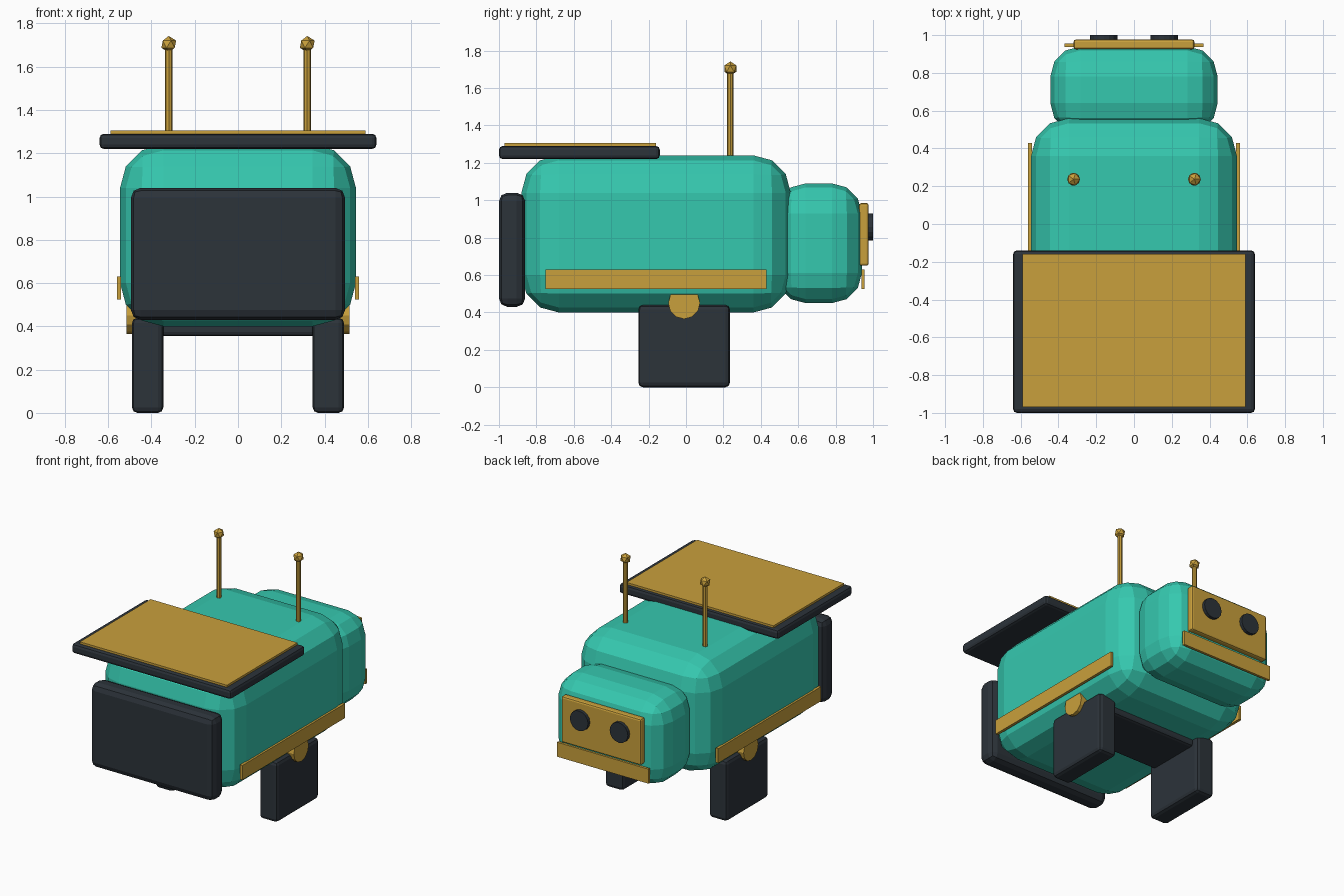
import bpy, math

if "Cube" in bpy.data.objects:
    bpy.data.objects.remove(bpy.data.objects["Cube"])


def material(name, color):
    m = bpy.data.materials.new(name)
    m.diffuse_color = (*color, 1)
    m.use_nodes = True
    m.node_tree.nodes["Principled BSDF"].inputs["Base Color"].default_value = m.diffuse_color
    return m


TEAL = material("teal", (0.036, 0.578, 0.429))
GOLD = material("gold", (0.584, 0.352, 0.045))
DARK = material("dark_slate", (0.025, 0.033, 0.042))


def finish(name, mat):
    ob = bpy.context.object
    ob.name = name
    ob.data.materials.append(mat)
    return ob


def box(name, mat, x, y, z, bevel=0.0, segments=2):
    """Box from (min, max) ranges, optionally with rounded edges."""
    bpy.ops.mesh.primitive_cube_add(size=1, location=[(a + b) / 2 for a, b in (x, y, z)])
    ob = finish(name, mat)
    ob.scale = [b - a for a, b in (x, y, z)]
    bpy.ops.object.transform_apply(location=False, rotation=False, scale=True)
    if bevel:
        mod = ob.modifiers.new("rounding", 'BEVEL')
        mod.width = bevel
        mod.segments = segments
    return ob


def cylinder(name, mat, center, radius, depth, sides, rotation=(0, 0, 0)):
    bpy.ops.mesh.primitive_cylinder_add(vertices=sides, radius=radius, depth=depth,
                                        location=center, rotation=rotation)
    return finish(name, mat)


# Rounded body and head
box("body", TEAL, (-0.545, 0.545), (-0.88, 0.56), (0.40, 1.24), 0.2, 3)
box("head", TEAL, (-0.443, 0.443), (0.48, 0.94), (0.45, 1.09), 0.16, 3)

# Front panel, roof panel with its gold sheet, and belly block
box("front_panel", DARK, (-0.495, 0.495), (-1.0, -0.86), (0.43, 1.04), 0.045)
box("roof_panel", DARK, (-0.64, 0.64), (-1.0, -0.14), (1.22, 1.29), 0.02)
box("roof_sheet", GOLD, (-0.59, 0.59), (-0.97, -0.16), (1.285, 1.305))
box("belly_block", DARK, (-0.36, 0.36), (-0.21, 0.19), (0.355, 0.46), 0.02)

# Face plate and mouth strip
box("face_plate", GOLD, (-0.32, 0.32), (0.925, 0.977), (0.65, 0.985), 0.013)
box("mouth_strip", GOLD, (-0.368, 0.368), (0.937, 0.955), (0.525, 0.63))

# Mirrored parts
for side, s in (("left", -1), ("right", 1)):
    def span(a, b):
        return tuple(sorted((s * a, s * b)))

    box(side + "_leg", DARK, span(0.345, 0.49), (-0.255, 0.235), (0.0, 0.44), 0.025)
    box(side + "_side_strip", GOLD, span(0.54, 0.56), (-0.75, 0.43), (0.525, 0.63))
    cylinder(side + "_hub", GOLD, (s * 0.465, -0.01, 0.45), 0.085, 0.1, 12,
             (0, math.pi / 2, 0))
    cylinder(side + "_eye", DARK, (s * 0.16, 0.98, 0.857), 0.073, 0.04, 16,
             (math.pi / 2, 0, 0))
    cylinder(side + "_antenna", GOLD, (s * 0.32, 0.237, 1.45), 0.017, 0.48, 8)
    bpy.ops.mesh.primitive_ico_sphere_add(subdivisions=1, radius=0.038,
                                          location=(s * 0.32, 0.237, 1.704))
    finish(side + "_antenna_tip", GOLD)
